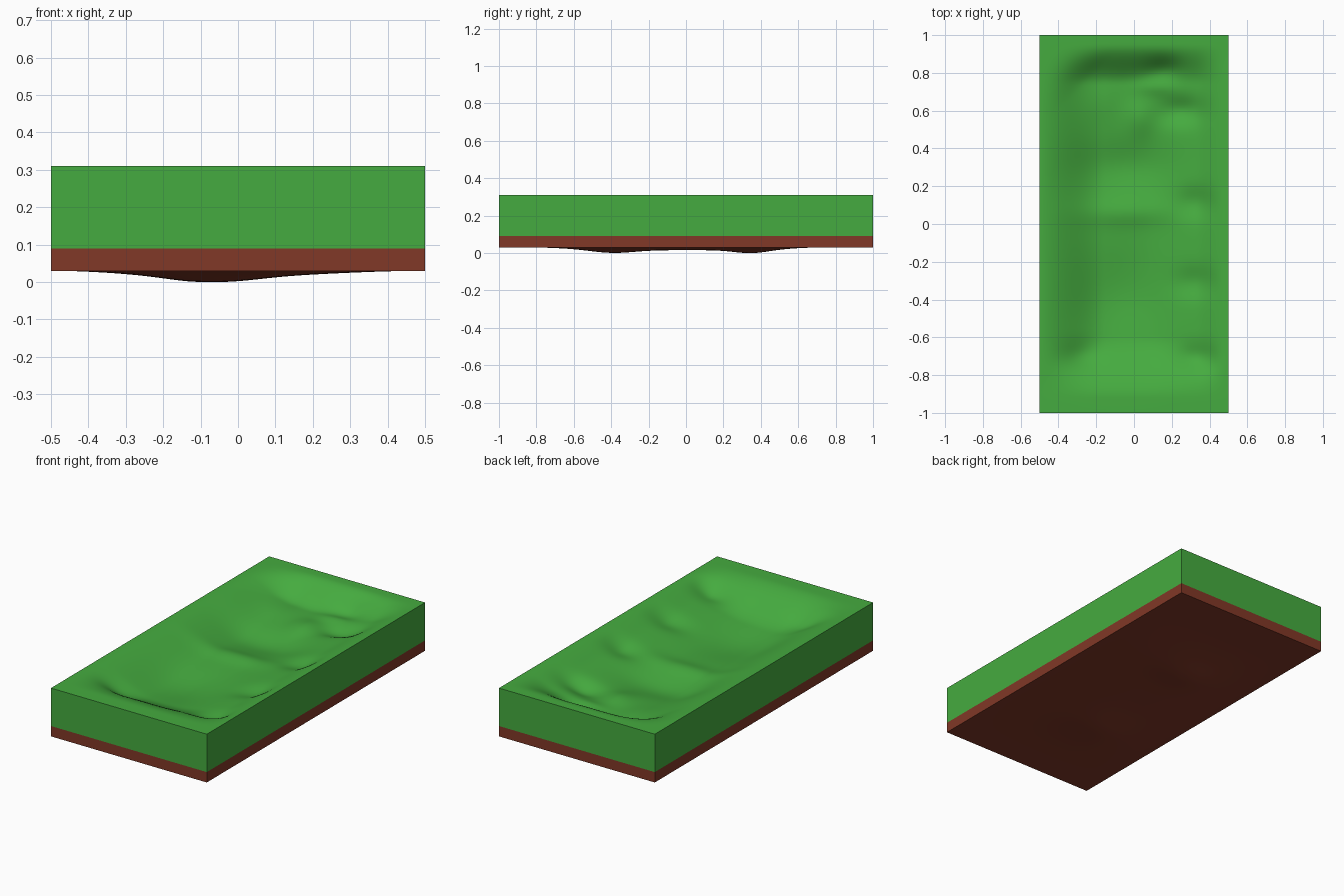
import bpy, bmesh, math

if "Cube" in bpy.data.objects:
    bpy.data.objects.remove(bpy.data.objects["Cube"])

NX, NY = 60, 120
RIM, SEAM, BASE = 0.31, 0.09, 0.03


def smooth(a, b, v):
    t = min(1.0, max(0.0, (v - a) / (b - a)))
    return t * t * (3 - 2 * t)


def blob(x, y, cx, cy, rx, ry):
    return math.exp(-((x - cx) / rx) ** 2 - ((y - cy) / ry) ** 2)


# Hollows (positive) and mounds (negative): x, y, radius x, radius y, depth
FEATURES = [
    (-0.06, 0.30, 0.24, 0.14, 0.035), (-0.08, -0.38, 0.20, 0.24, 0.035),
    (0.16, 0.82, 0.09, 0.06, 0.022), (0.25, 0.60, 0.11, 0.07, 0.035),
    (0.10, 0.73, 0.10, 0.05, -0.015), (0.04, 0.57, 0.08, 0.10, -0.020),
    (0.32, 0.11, 0.10, 0.08, 0.025), (0.32, -0.31, 0.11, 0.08, 0.022),
    (0.33, -0.71, 0.11, 0.07, 0.030), (-0.28, -0.70, 0.10, 0.07, 0.022),
    (-0.18, 0.66, 0.10, 0.12, -0.012), (-0.04, 0.06, 0.24, 0.07, -0.016),
]


def hollow(x, y):
    """Depth of the valley below the rim."""
    right = 0.5 * smooth(-0.5, -0.32, -x) + 0.5 * smooth(-0.42, -0.05, -x)
    corner = smooth(-1.42, -1.0, x - y)   # cut across the back left corner
    mask = (smooth(-0.5, -0.16, x) * right * corner
            * smooth(-0.92, -0.60, y) * smooth(-0.95, -0.74, -y))
    edge = (smooth(-0.5, -0.4, x) * smooth(-0.5, -0.4, -x)
            * smooth(-1.0, -0.88, y) * smooth(-1.0, -0.88, -y))
    bumps = sum(d * blob(x, y, cx, cy, rx, ry)
                for cx, cy, rx, ry, d in FEATURES)
    return max(0.0, 0.105 * mask + edge * bumps)


def sag(x, y):
    """Bulge of the underside."""
    lobes = (0.55 * blob(x, y, -0.07, -0.39, 0.16, 0.16)
             + 0.6 * blob(x, y, -0.07, 0.35, 0.16, 0.13)
             + 0.55 * smooth(-0.85, -0.35, y) * smooth(-0.75, -0.3, -y))
    fade = smooth(-0.5, -0.12, x) * smooth(-0.5, 0.0, -x)
    return min(0.03, 0.027 * lobes * fade)


def material(name, rgb):
    m = bpy.data.materials.new(name)
    m.diffuse_color = (*rgb, 1)
    m.use_nodes = True
    m.node_tree.nodes["Principled BSDF"].inputs["Base Color"].default_value = m.diffuse_color
    return m


def sheet_with_walls(name, height, wall_z, mat):
    """A relief sheet with straight walls running from its border to wall_z."""
    bm = bmesh.new()
    bmesh.ops.create_grid(bm, x_segments=NX, y_segments=NY, size=1)
    for v in bm.verts:
        v.co.x *= 0.5
        v.co.z = height(v.co.x, v.co.y)
    border = [e for e in bm.edges if e.is_boundary]
    new = bmesh.ops.extrude_edge_only(bm, edges=border)["geom"]
    for v in new:
        if isinstance(v, bmesh.types.BMVert):
            v.co.z = wall_z
    bmesh.ops.recalc_face_normals(bm, faces=bm.faces)
    # Sheet must face away from the seam
    sheet = max(bm.faces, key=lambda f: abs(f.normal.z))
    if sheet.normal.z * (sheet.calc_center_median().z - wall_z) < 0:
        bmesh.ops.reverse_faces(bm, faces=bm.faces)
    # Drop the sheet so its lowest point touches the ground exactly
    mesh = bpy.data.meshes.new(name)
    bm.to_mesh(mesh)
    bm.free()
    mesh.materials.append(mat)
    obj = bpy.data.objects.new(name, mesh)
    bpy.context.collection.objects.link(obj)
    bpy.ops.object.select_all(action='DESELECT')
    obj.select_set(True)
    bpy.context.view_layer.objects.active = obj
    bpy.ops.object.shade_smooth_by_angle(angle=math.radians(35))
    return obj


# Grass layer with the valley relief
sheet_with_walls("grass_layer", lambda x, y: RIM - hollow(x, y), SEAM,
                 material("grass", (0.06, 0.41, 0.05)))
# Soil layer with the sagging underside, scaled so it rests on the ground
deepest = max(sag(i / 100, j / 100) for i in range(-50, 51)
              for j in range(-100, 101))
sheet_with_walls("soil_layer",
                 lambda x, y: BASE * (1 - sag(x, y) / deepest), SEAM,
                 material("soil", (0.22, 0.04, 0.02)))
